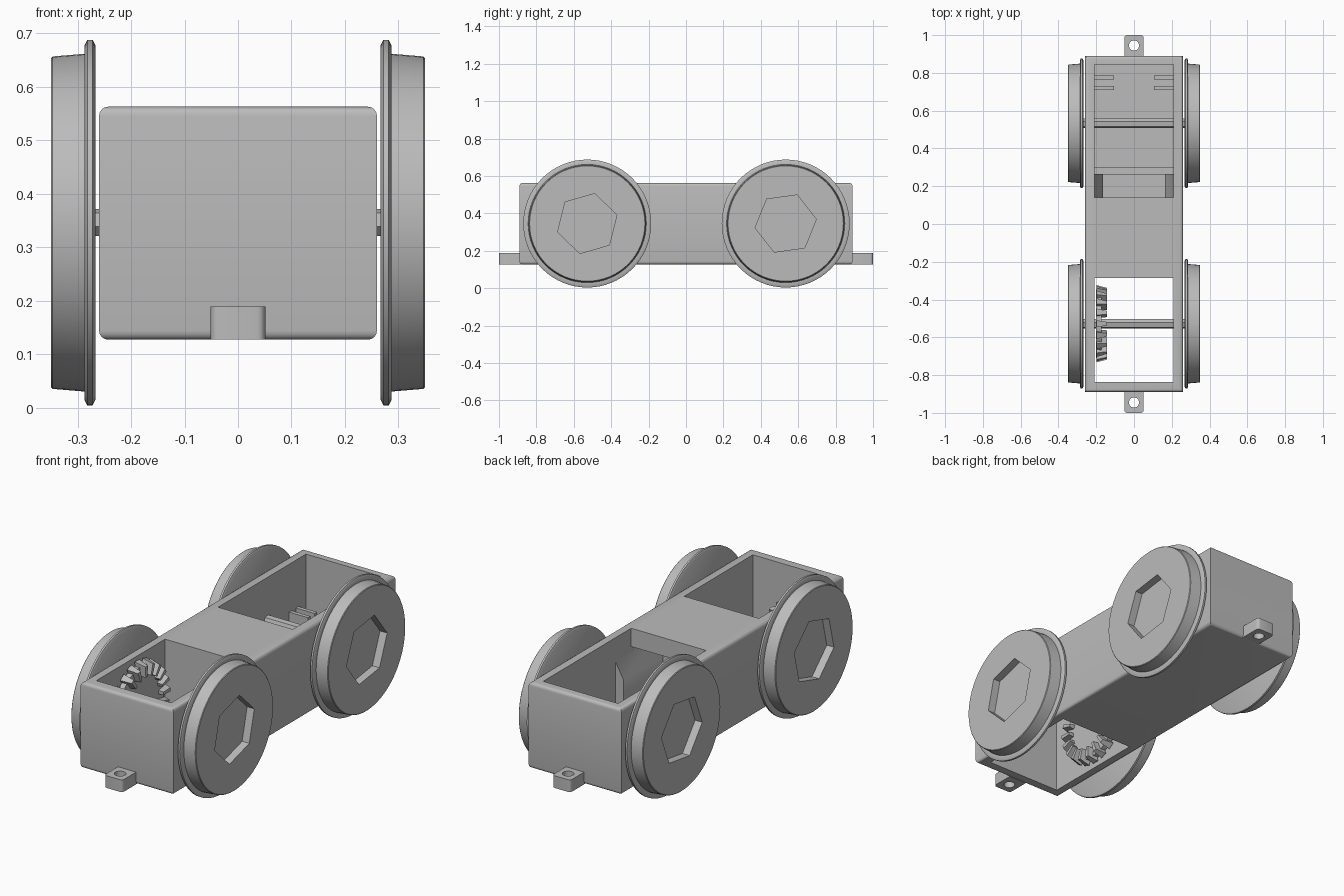
import bpy, bmesh, math
from mathutils import Matrix, Vector

if "Cube" in bpy.data.objects:
    bpy.data.objects.remove(bpy.data.objects["Cube"], do_unlink=True)

grey = bpy.data.materials.new("light_grey")
grey.use_nodes = True
grey.diffuse_color = (0.5, 0.5, 0.5, 1)
grey.node_tree.nodes["Principled BSDF"].inputs["Base Color"].default_value = (0.5, 0.5, 0.5, 1)

AXLE_Z = 0.346
AXLES = {"front": -0.528, "rear": 0.533}
HALF_W, HALF_L, BOTTOM, TOP = 0.26, 0.89, 0.127, 0.563


def finish(bm, name, smooth=False):
    bmesh.ops.recalc_face_normals(bm, faces=bm.faces)
    mesh = bpy.data.meshes.new(name)
    bm.to_mesh(mesh)
    bm.free()
    mesh.materials.append(grey)
    obj = bpy.data.objects.new(name, mesh)
    bpy.context.collection.objects.link(obj)
    if smooth:
        activate(obj)
        bpy.ops.object.shade_smooth_by_angle(angle=math.radians(30))
    return obj


def activate(obj):
    bpy.ops.object.select_all(action='DESELECT')
    obj.select_set(True)
    bpy.context.view_layer.objects.active = obj


def add_box(bm, x, y, z):
    size = Matrix.Diagonal((x[1] - x[0], y[1] - y[0], z[1] - z[0], 1))
    centre = Matrix.Translation((sum(x) / 2, sum(y) / 2, sum(z) / 2))
    return bmesh.ops.create_cube(bm, size=1, matrix=centre @ size)["verts"]


def box(name, x, y, z):
    bm = bmesh.new()
    add_box(bm, x, y, z)
    return finish(bm, name)


def prism(name, points, shift, smooth=False):
    """Extrude a closed outline along the shift vector."""
    bm = bmesh.new()
    face = bm.faces.new([bm.verts.new(p) for p in points])
    out = bmesh.ops.extrude_face_region(bm, geom=[face])["geom"]
    bmesh.ops.translate(bm, vec=shift, verts=[v for v in out if isinstance(v, bmesh.types.BMVert)])
    return finish(bm, name, smooth)


def ring(x, y, z, radius, sides, turn=0):
    """Points of a regular polygon around the x axis."""
    steps = [turn + math.tau * i / sides for i in range(sides)]
    return [(x, y + radius * math.sin(a), z + radius * math.cos(a)) for a in steps]


def cut(obj, cutter):
    cutter.hide_render = True
    mod = obj.modifiers.new("cut", 'BOOLEAN')
    mod.operation = 'DIFFERENCE'
    mod.solver = 'EXACT'
    mod.object = cutter
    activate(obj)
    bpy.ops.object.modifier_apply(modifier=mod.name)
    bpy.data.objects.remove(cutter, do_unlink=True)


# Chassis: rounded box with an open front bay, a rear tray and a motor recess
bm = bmesh.new()
add_box(bm, (-HALF_W, HALF_W), (-HALF_L, HALF_L), (BOTTOM, TOP))
flat_edges = [e for e in bm.edges if abs(e.verts[0].co.z - e.verts[1].co.z) < 0.01]
bmesh.ops.bevel(bm, geom=flat_edges, offset=0.017, segments=4, profile=0.5, affect='EDGES')
chassis = finish(bm, "chassis")
inner = (-0.21, 0.21)
floor_z = 0.177
cut(chassis, box("front_bay", inner, (-0.836, -0.285), (0, 1)))
cut(chassis, box("rear_tray", inner, (0.265, 0.845), (floor_z, 1)))
cut(chassis, box("motor_mouth", inner, (0.14, 0.28), (0.44, 1)))
half = [(0.21, 0.47), (0.21, 0.44), (0.165, 0.36), (0.165, 0.21)]
outline = half + [(-x, z) for x, z in reversed(half)]
cut(chassis, prism("motor_recess", [(x, -0.05, z) for x, z in outline], (0, 0.33, 0)))
activate(chassis)
bpy.ops.object.shade_smooth_by_angle(angle=math.radians(30))

# Tray fittings
box("tray_sill", inner, (0.265, 0.30), (floor_z - 0.01, 0.2))
for side, name in ((-1, "right"), (1, "left")):
    for i, y in enumerate((0.71, 0.765)):
        box(f"{name}_board_rib_{i + 1}", sorted((side * 0.105, side * 0.215)),
            (y, y + 0.02), (floor_z - 0.01, 0.32))

# Coupling tabs with a vertical pin hole
for side, name in ((-1, "front"), (1, "rear")):
    bm = bmesh.new()
    add_box(bm, (-0.051, 0.051), sorted((side * 0.88, side)), (BOTTOM, 0.189))
    corners = [e for e in bm.edges if abs(e.verts[0].co.z - e.verts[1].co.z) > 0.01
               and abs(e.verts[0].co.y) > 0.95]
    bmesh.ops.bevel(bm, geom=corners, offset=0.015, segments=4, profile=0.5, affect='EDGES')
    tab = finish(bm, f"{name}_coupling_tab")
    hole = [(z, side * 0.945 + y, 0) for z, y, _ in
            [(0.027 * math.cos(a), 0.027 * math.sin(a), 0)
             for a in (math.tau * i / 24 for i in range(24))]]
    cut(tab, prism("pin_hole", hole, (0, 0, 1)))
    activate(tab)
    bpy.ops.object.shade_smooth_by_angle(angle=math.radians(30))


# Flanged wheels with a hexagonal recess in the outer face
def wheel(name, side, y, turn):
    profile = [(0.267, 0.332), (0.272, 0.342), (0.282, 0.342), (0.287, 0.332),
               (0.287, 0.316), (0.347, 0.311), (0.35, 0.308)]
    bm = bmesh.new()
    rings = [[bm.verts.new(p) for p in ring(side * x, y, AXLE_Z, r, 64)] for x, r in profile]
    for a, b in zip(rings, rings[1:]):
        for i in range(64):
            j = (i + 1) % 64
            bm.faces.new((a[i], a[j], b[j], b[i]))
    bm.faces.new(rings[0])
    bm.faces.new(rings[-1])
    obj = finish(bm, name)
    cut(obj, prism("hex_recess", ring(side * 0.31, y, AXLE_Z, 0.165, 6, turn), (side * 0.1, 0, 0)))
    activate(obj)
    bpy.ops.object.shade_smooth_by_angle(angle=math.radians(30))


for end, y in AXLES.items():
    turn = math.radians(14 if end == "front" else 22)
    for side, name in ((-1, "right"), (1, "left")):
        wheel(f"{end}_{name}_wheel", side, y, turn)
    prism(f"{end}_axle", ring(-0.28, y, AXLE_Z, 0.026, 6, turn), (0.56, 0, 0))

# Crown gear on the front axle, teeth facing inward
gear_y = AXLES["front"]
prism("gear_disc", ring(-0.2, gear_y, AXLE_Z, 0.182, 40), (0.028, 0, 0), True)
bm = bmesh.new()
TEETH = 20
for i in range(TEETH):
    verts = add_box(bm, (-0.198, -0.143), (-0.018, 0.018), (0.135, 0.204))
    for v in verts:
        if v.co.x > -0.15:
            v.co.y *= 0.55
            v.co.z = min(v.co.z, 0.19)
        if v.co.z < 0.15:
            v.co.y *= 0.7
    spin = Matrix.Rotation(math.tau * i / TEETH, 4, 'X')
    bmesh.ops.transform(bm, matrix=Matrix.Translation((0, gear_y, AXLE_Z)) @ spin, verts=verts)
finish(bm, "gear_teeth")
